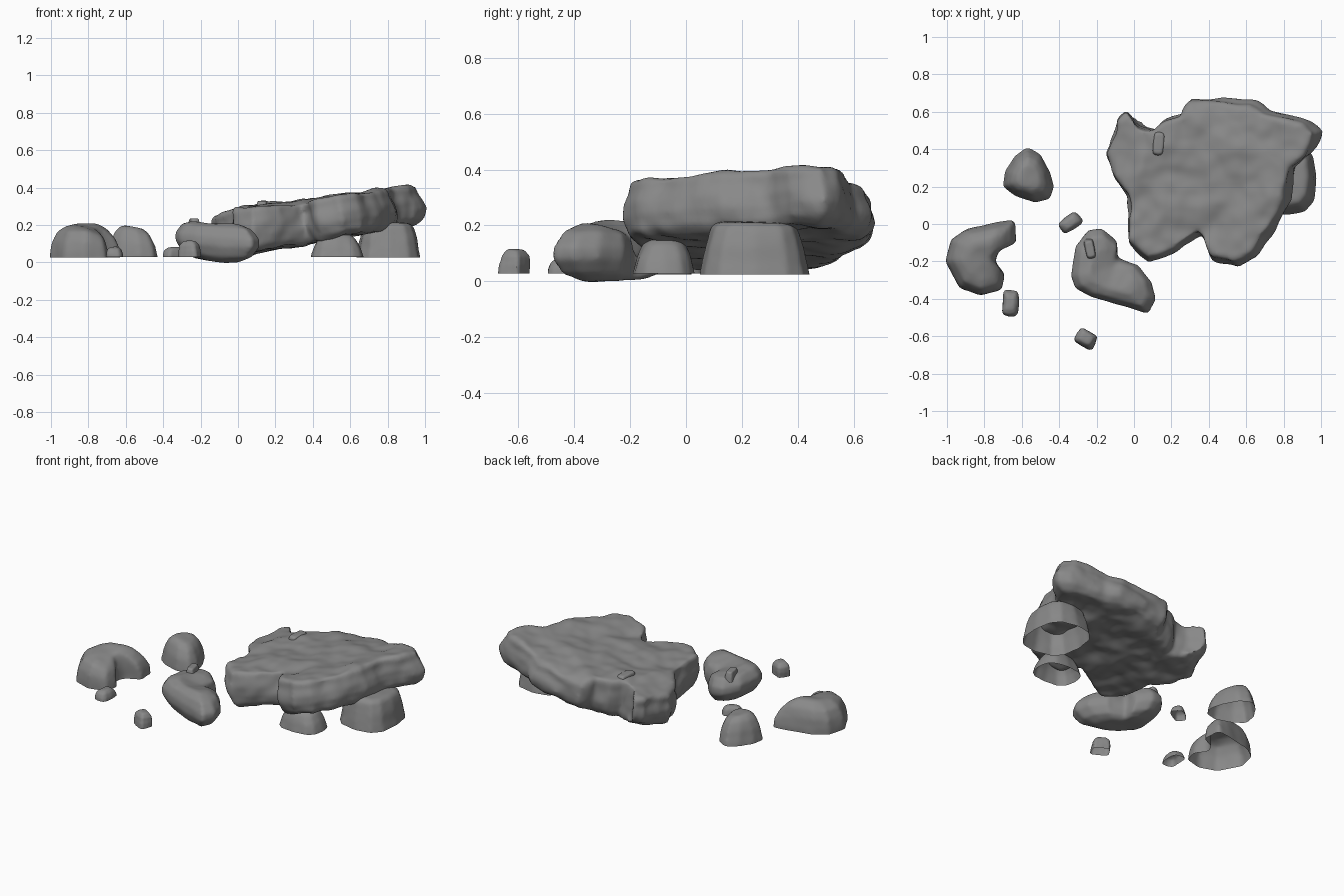
import bpy, bmesh, math
from mathutils import Vector, noise

cube = bpy.data.objects.get("Cube")
if cube:
    bpy.data.objects.remove(cube)

stone = bpy.data.materials.new("stone_grey")
stone.use_nodes = True
GREY = (0.25, 0.25, 0.25, 1)
stone.diffuse_color = GREY
stone.node_tree.nodes["Principled BSDF"].inputs["Base Color"].default_value = GREY


def rock(name, outline, levels, floor, roof, voxel=0.012, smooth=6, rough=0.006, cut=None, lean=0.0):
    """Loft a footprint between a floor and a roof surface, then weather it."""
    n = len(outline)
    mid = sum((Vector(p) for p in outline), Vector((0, 0))) / n
    bm = bmesh.new()
    rings = []
    for scale, t in levels:
        ring = []
        for p in outline:
            q = mid + (Vector(p) - mid) * scale
            lo, hi = floor(q.x, q.y), roof(q.x, q.y)
            ring.append(bm.verts.new((q.x - lean * t, q.y, lo + (hi - lo) * t)))
        rings.append(ring)
    for a, b in zip(rings, rings[1:]):
        for i in range(n):
            j = (i + 1) % n
            bm.faces.new((a[i], a[j], b[j], b[i]))
    caps = [bm.faces.new(rings[0][::-1]), bm.faces.new(rings[-1])]
    bmesh.ops.triangulate(bm, faces=caps)
    mesh = bpy.data.meshes.new(name)
    bm.to_mesh(mesh)
    bm.free()
    ob = bpy.data.objects.new(name, mesh)
    bpy.context.collection.objects.link(ob)

    # Even out the surface and round the edges
    remesh = ob.modifiers.new("remesh", 'REMESH')
    remesh.mode = 'VOXEL'
    remesh.voxel_size = voxel
    soft = ob.modifiers.new("soften", 'SMOOTH')
    soft.iterations = smooth
    bpy.context.view_layer.update()
    done = bpy.data.meshes.new_from_object(ob.evaluated_get(bpy.context.evaluated_depsgraph_get()))
    ob.modifiers.clear()
    ob.data = done
    done.name = name

    # Weathered bumps and an open base where the stone meets the ground
    bm = bmesh.new()
    bm.from_mesh(done)
    bm.normal_update()
    moves = [(v, v.normal * rough * (noise.noise(v.co * 6) + 0.5 * noise.noise(v.co * 13))) for v in bm.verts]
    for v, d in moves:
        v.co += d
    if cut is not None:
        bmesh.ops.bisect_plane(bm, geom=bm.verts[:] + bm.edges[:] + bm.faces[:],
                               plane_co=(0, 0, cut), plane_no=(0, 0, 1), clear_inner=True)
    for f in bm.faces:
        f.smooth = True
    bm.to_mesh(done)
    bm.free()
    done.materials.clear()
    done.materials.append(stone)
    return ob


def oval(x, y, rx, ry, turn=0.0, n=12, power=0.7):
    """Rounded-box footprint."""
    pts = []
    for i in range(n):
        a = 2 * math.pi * i / n
        c, s = math.cos(a), math.sin(a)
        u = rx * math.copysign(abs(c) ** power, c)
        v = ry * math.copysign(abs(s) ** power, s)
        pts.append((x + u * math.cos(turn) - v * math.sin(turn), y + u * math.sin(turn) + v * math.cos(turn)))
    return pts


def flat(z):
    return lambda x, y: z


def swell(x, y, cx, cy, size):
    """Soft bump used to shape floors and roofs."""
    return math.exp(-((x - cx) ** 2 + (y - cy) ** 2) / size ** 2)


DOME = [(1.02, 0), (1.0, 0.3), (0.93, 0.6), (0.78, 0.83), (0.5, 0.97), (0.25, 1.0)]
BLUFF = [(1.01, 0), (1.01, 0.35), (0.96, 0.62), (0.83, 0.85), (0.6, 0.97), (0.4, 1.0)]
BOULDER = [(0.55, 0), (0.85, 0.12), (1.03, 0.4), (1.02, 0.62), (0.85, 0.88), (0.55, 1.0)]
SLAB = [(0.91, 0), (0.99, 0.15), (1.02, 0.38), (1.01, 0.6), (0.98, 0.78), (0.975, 0.94), (0.94, 1.0)]
PILLAR = [(1.03, 0), (1.0, 0.25), (0.9, 0.65), (0.8, 0.92), (0.68, 1.0)]
MOUND = [(1.04, 0), (1.0, 0.32), (0.88, 0.62), (0.7, 0.86), (0.48, 0.98), (0.25, 1.0)]

# Tilted broken slab
rock("tilted_slab",
     [(0, -.1), (.1, -.2), (.25, -.14), (.38, -.05), (.45, -.18), (.57, -.22), (.67, -.17), (.76, -.04),
      (.84, .13), (.88, .3), (.96, .37), (1.005, .49), (.95, .54), (.74, .6), (.66, .65), (.48, .67), (.33, .66),
      (.28, .58), (.19, .56), (.13, .5), (.05, .52), (.02, .56), (-.02, .605), (-.07, .56), (-.08, .48),
      (-.13, .38), (-.09, .27), (-.01, .15), (0, 0)],
     SLAB,
     lambda x, y: 0.035 + 0.175 * x + 0.15 * max(0, y - 0.5) + 0.05 * swell(x, y, -.06, .6, .15),
     lambda x, y: (0.285 + 0.131 * x - 0.3 * max(0, -x) - 0.35 * max(0, y - 0.54)
                   - 0.02 * swell(x, y, .39, -.08, .12) + 0.025 * swell(x, y, .3, .42, .15)),
     voxel=0.013, smooth=4, rough=0.018, lean=0.035)

# Stones propping up the slab
rock("large_support_stone", oval(.805, .245, .172, .195), PILLAR, flat(-.03), flat(.213), cut=.025)
rock("small_support_stone", oval(.53, -.08, .142, .112), MOUND, flat(-.03), flat(.157), cut=.028)

# Boulder lying in front of the slab
rock("front_boulder",
     [(-.33, -.28), (-.31, -.12), (-.24, -.04), (-.17, -.03), (-.09, -.1), (-.09, -.18), (.02, -.22), (.09, -.31),
      (.11, -.4), (.07, -.47), (-.04, -.44), (-.14, -.41), (-.22, -.39), (-.31, -.34)],
     BOULDER, lambda x, y: 0.002 + max(0, -0.16 * (x + 0.1)),
     lambda x, y: 0.205 - 0.08 * x - 0.04 * swell(x, y, -.1, -.2, .1))

# Half-buried stones on the left
rock("curved_stone",
     [(-1.005, -.2), (-.98, -.08), (-.9, -.03), (-.72, .01), (-.64, .02), (-.63, -.1), (-.72, -.145), (-.745, -.2),
      (-.69, -.27), (-.71, -.35), (-.82, -.38), (-.93, -.34)],
     BLUFF, flat(-.03),
     lambda x, y: 0.222 - 0.12 * max(0, -.8 - x) - 0.6 * max(0, x + .76) - 0.05 * swell(x, y, -.74, -.25, .12),
     smooth=12, cut=.025)
rock("rear_stone",
     [(-.7, .2), (-.69, .28), (-.64, .36), (-.57, .405), (-.5, .37), (-.45, .28), (-.43, .2), (-.45, .135),
      (-.53, .115), (-.64, .15)],
     MOUND, flat(-.03), lambda x, y: 0.202 - 0.2 * max(0, x + .6), smooth=8, cut=.028)

# Small rubble: x, y, half sizes, turn, top
for name, x, y, rx, ry, turn, top in (
        ("middle_pebble", -.344, .005, .066, .04, .65, .08),
        ("left_pebble", -.663, -.42, .044, .075, -.08, .085),
        ("front_pebble", -.255, -.61, .062, .05, -.5, .112)):
    rock(name, oval(x, y, rx, ry, turn, 12, .5), DOME, flat(-.02), flat(top),
         voxel=.006, smooth=4, rough=.014, cut=.028)

# Flakes resting on the larger stones
rock("boulder_flake", oval(-.235, -.135, .029, .058, .2, 12, .45), PILLAR, flat(.16),
     flat(.235), voxel=.006, smooth=3, rough=.003)
rock("slab_flake", oval(.132, .43, .034, .074, -.1, 12, .45), PILLAR, flat(.25),
     flat(.328), voxel=.006, smooth=3, rough=.003)
